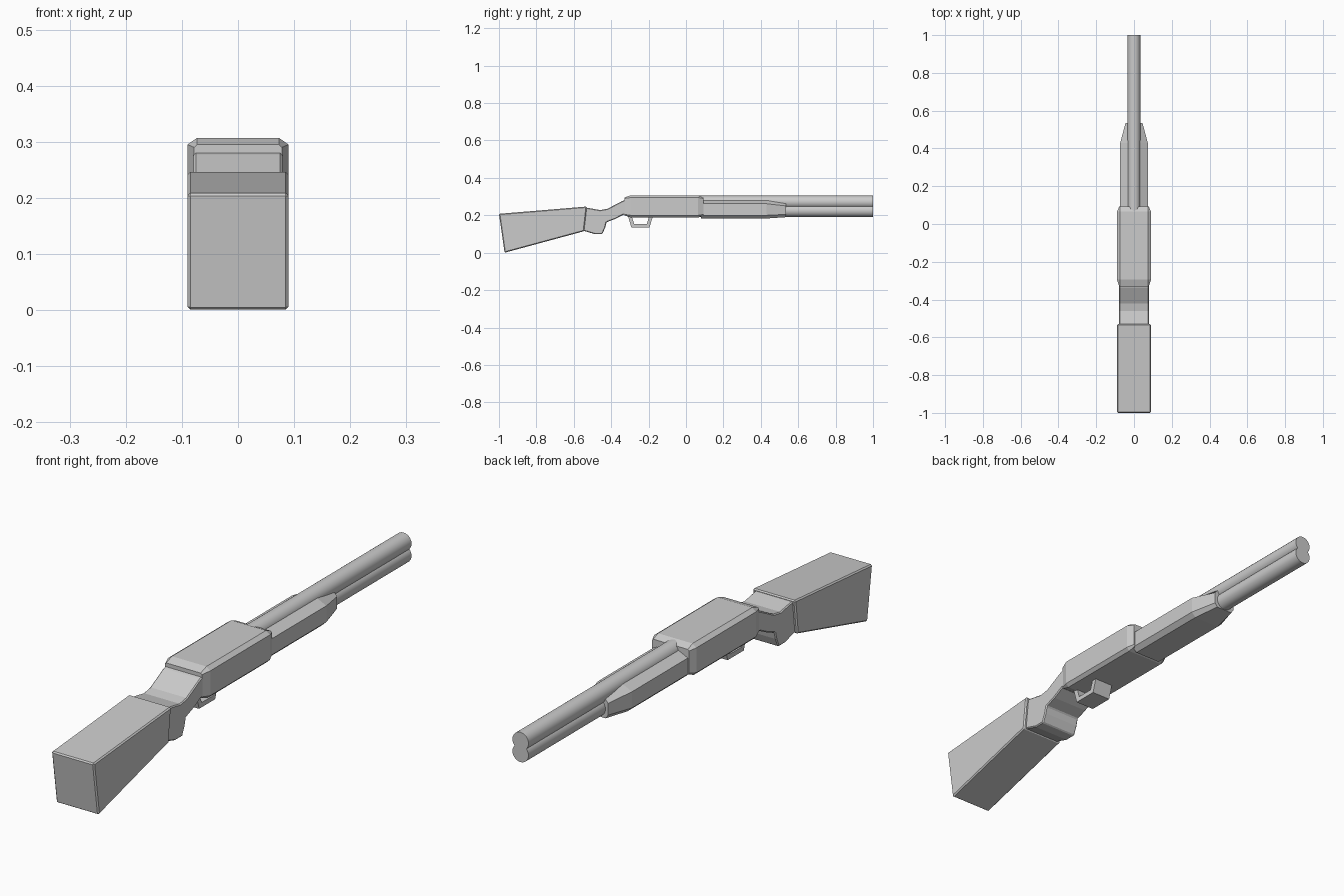
import bpy, bmesh, math

if "Cube" in bpy.data.objects:
    bpy.data.objects.remove(bpy.data.objects["Cube"])


def finish(name, bm):
    bmesh.ops.recalc_face_normals(bm, faces=bm.faces)
    mesh = bpy.data.meshes.new(name)
    bm.to_mesh(mesh)
    bm.free()
    ob = bpy.data.objects.new(name, mesh)
    bpy.context.collection.objects.link(ob)
    return ob


def side_profile(name, pts, half, bevel=0.0):
    """Extrude a (y, z) outline across x."""
    bm = bmesh.new()
    face = bm.faces.new([bm.verts.new((-half, y, z)) for y, z in pts])
    ext = bmesh.ops.extrude_face_region(bm, geom=[face])
    verts = [v for v in ext["geom"] if isinstance(v, bmesh.types.BMVert)]
    bmesh.ops.translate(bm, verts=verts, vec=(2 * half, 0, 0))
    ob = finish(name, bm)
    if bevel:
        mod = ob.modifiers.new("Chamfer", "BEVEL")
        mod.width, mod.segments = bevel, 1
        mod.limit_method, mod.angle_limit = "ANGLE", math.radians(50)
    return ob


def loft(name, sections):
    """Join mirrored cross-sections: (y, right-hand (x, z) points, top to bottom)."""
    bm = bmesh.new()
    rings = []
    for y, half in sections:
        pts = half + [(-x, z) for x, z in reversed(half)]
        rings.append([bm.verts.new((x, y, z)) for x, z in pts])
    for a, b in zip(rings, rings[1:]):
        for i in range(len(a)):
            j = (i + 1) % len(a)
            bm.faces.new((a[i], a[j], b[j], b[i]))
    bm.faces.new(rings[0])
    bm.faces.new(rings[-1])
    return finish(name, bm)


def tube(name, z, radius, start, end):
    bpy.ops.mesh.primitive_cylinder_add(
        vertices=24, radius=radius, depth=end - start,
        location=(0, (start + end) / 2, z), rotation=(math.pi / 2, 0, 0))
    ob = bpy.context.object
    ob.name = name
    bpy.ops.object.shade_smooth_by_angle(angle=math.radians(35))
    return ob


# Shoulder stock and the curved grip
side_profile("stock", [(-1, 0.208), (-0.97, 0), (-0.545, 0.115), (-0.53, 0.247)],
             0.09, 0.005)
side_profile("grip", [(-0.55, 0.242), (-0.525, 0.24), (-0.46, 0.228), (-0.42, 0.235),
                      (-0.34, 0.277), (-0.30, 0.29), (-0.30, 0.205), (-0.335, 0.203),
                      (-0.38, 0.18), (-0.425, 0.163), (-0.432, 0.135), (-0.447, 0.1),
                      (-0.49, 0.1), (-0.55, 0.118)], 0.079, 0.004)

# Receiver with chamfered edges and ends
end = [(0.073, 0.295), (0.078, 0.29), (0.078, 0.205), (0.073, 0.2)]
body = [(0.073, 0.307), (0.09, 0.295), (0.09, 0.2), (0.078, 0.188)]
loft("receiver", [(-0.33, end), (-0.295, body), (0.065, body), (0.093, end)])

# Fore-end, tapering towards the muzzle
full = [(0.035, 0.28), (0.073, 0.262), (0.073, 0.2), (0.055, 0.183)]
tip = [(0.035, 0.262), (0.045, 0.25), (0.045, 0.205), (0.035, 0.19)]
loft("fore_end", [(0.08, full), (0.43, full), (0.535, tip)])

# Stacked barrels
tube("upper_barrel", 0.271, 0.034, 0.07, 1.0)
tube("lower_barrel", 0.225, 0.034, 0.07, 1.0)

# Trigger guard as an open bent strip
side_profile("trigger_guard", [(-0.31, 0.195), (-0.292, 0.135), (-0.195, 0.135),
                               (-0.177, 0.195), (-0.197, 0.195), (-0.21, 0.153),
                               (-0.277, 0.153), (-0.29, 0.195)], 0.04)
